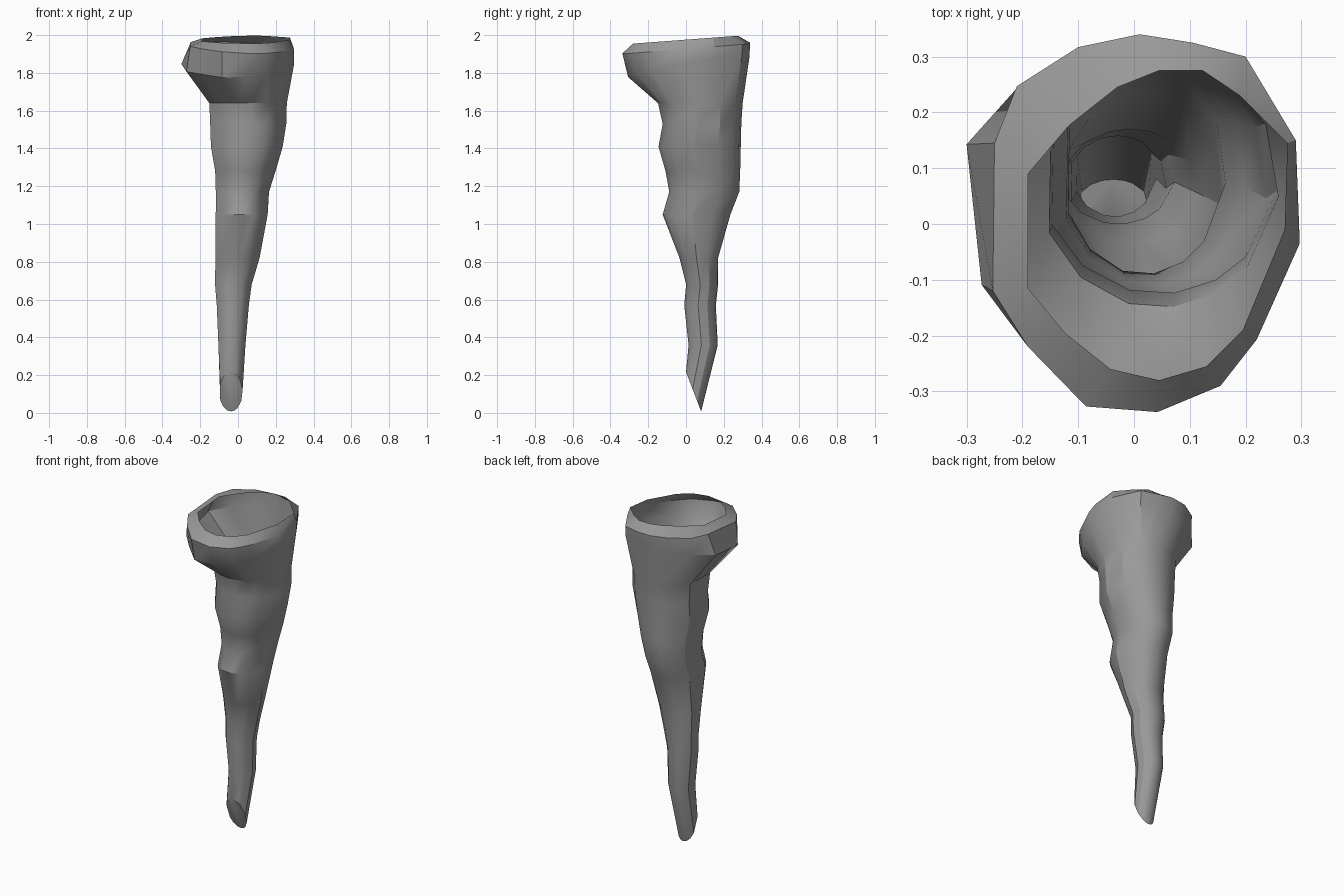
import bpy
import bmesh
import math
from mathutils import Vector

default_cube = bpy.data.objects.get("Cube")
if default_cube:
    bpy.data.objects.remove(default_cube, do_unlink=True)

# Single flat colour
grey = bpy.data.materials.new("stone grey")
grey.use_nodes = True
colour = (0.32, 0.32, 0.32, 1.0)
grey.diffuse_color = colour
grey.node_tree.nodes["Principled BSDF"].inputs["Base Color"].default_value = colour

# Faceted outlines of the collar, outer and inner, in matching order
outer_outline = [(-.3, .145), (-.21, .247), (-.1, .317), (.01, .34), (.105, .325),
                 (.2, .3), (.29, .15), (.297, -.035), (.22, -.207), (.155, -.29),
                 (.042, -.337), (-.086, -.327), (-.19, -.22), (-.273, -.12)]
inner_outline = [(-.19, .09), (-.116, .177), (-.03, .245), (.045, .275), (.123, .275),
                 (.19, .23), (.275, .145), (.27, -.01), (.195, -.19), (.13, -.255),
                 (.045, -.28), (-.042, -.26), (-.124, -.195), (-.19, -.115)]

# Body sections: height, x range, y range
sections = [(1.64, -.17, .26, -.15, .3), (1.53, -.165, .257, -.125, .293),
            (1.41, -.16, .238, -.147, .29), (1.28, -.135, .2, -.11, .287),
            (1.17, -.13, .165, -.09, .282), (1.05, -.13, .158, -.125, .235),
            (.82, -.13, .115, -.035, .17), (.68, -.13, .073, 0, .17),
            (.57, -.12, .058, -.01, .158), (.36, -.11, .04, .013, .168)]


def lip_ring():
    """Opening edge, rising slightly to the back."""
    return [Vector((x, y, 1.976 + .075 * y)) for x, y in inner_outline]


def collar_top_ring():
    """Upper edge of the collar band, drawn in on the left-hand flat."""
    ring = []
    for x, y in outer_outline:
        inset = .05 if x < -.28 else .02 if x < -.25 else 0
        ring.append(Vector((x + inset, y, 1.933 + .08 * y - .06 * min(x, .1))))
    return ring


def collar_bottom_ring():
    """Lower edge of the collar band, lowest at the front."""
    ring = []
    for x, y in outer_outline:
        depth = y * .91 if y < 0 else y * .985
        ring.append(Vector((x, depth, 1.825 + .15 * y + .09 * max(x, 0))))
    return ring


def oval_ring(height, x_low, x_high, y_low, y_high, slope=0):
    """Oval section spaced like the collar so that the facets line up."""
    centre = Vector(((x_low + x_high) / 2, (y_low + y_high) / 2, height))
    ring = []
    for x, y in outer_outline:
        angle = math.atan2(y, x)
        offset_x = math.cos(angle) * (x_high - x_low) / 2
        offset_y = math.sin(angle) * (y_high - y_low) / 2
        ring.append(centre + Vector((offset_x, offset_y, slope * offset_y)))
    return ring


# Stack the rings from the lip down to the slanted tip
rings = [lip_ring(), collar_top_ring(), collar_bottom_ring()]
rings += [oval_ring(*section) for section in sections]
rings.append(oval_ring(.112, -.1, .025, 0, .08, slope=-2.6))

# Skin the hollow body and close the slanted tip
bm = bmesh.new()
loops = [[bm.verts.new(point) for point in ring] for ring in rings]
count = len(outer_outline)
for upper, lower in zip(loops, loops[1:]):
    for i in range(count):
        j = (i + 1) % count
        bm.faces.new((upper[i], upper[j], lower[j], lower[i]))
bm.faces.new(loops[-1])
bmesh.ops.recalc_face_normals(bm, faces=bm.faces)

mesh = bpy.data.meshes.new("hollow_body")
bm.to_mesh(mesh)
bm.free()
mesh.materials.append(grey)
body = bpy.data.objects.new("hollow_body", mesh)
bpy.context.collection.objects.link(body)

# Smooth body with crisp collar edges and tip
bpy.ops.object.select_all(action="DESELECT")
body.select_set(True)
bpy.context.view_layer.objects.active = body
bpy.ops.object.shade_smooth_by_angle(angle=math.radians(30))
